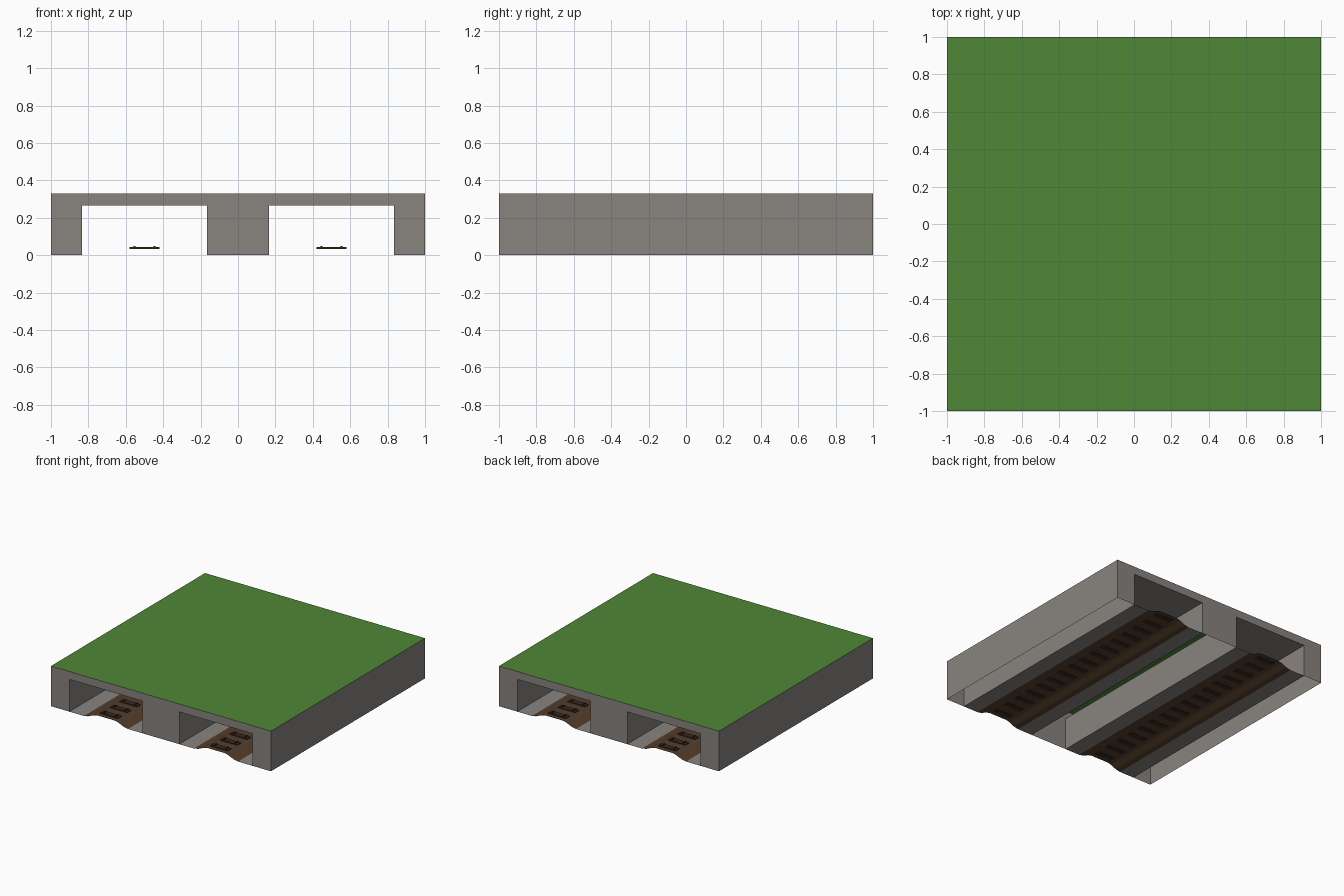
import bpy
import bmesh

cube = bpy.data.objects.get("Cube")
if cube:
    bpy.data.objects.remove(cube, do_unlink=True)


def material(name, r, g, b):
    lin = [((c / 255 + 0.055) / 1.055) ** 2.4 for c in (r, g, b)] + [1.0]
    m = bpy.data.materials.new(name)
    m.use_nodes = True
    m.diffuse_color = lin
    m.node_tree.nodes["Principled BSDF"].inputs["Base Color"].default_value = lin
    return m


stone = material("grey_stone", 136, 131, 127)
grass = material("grass_green", 81, 135, 55)
earth = material("brown_ballast", 84, 62, 43)
wood = material("dark_wood", 56, 42, 32)
iron = material("dark_iron", 44, 42, 42)


def make_object(name, bm, *mats):
    mesh = bpy.data.meshes.new(name)
    bm.to_mesh(mesh)
    bm.free()
    for m in mats:
        mesh.materials.append(m)
    obj = bpy.data.objects.new(name, mesh)
    bpy.context.collection.objects.link(obj)
    return obj


def sheet(name, profile, *mats):
    """Sweep an open (x, z) profile along the whole length in y."""
    bm = bmesh.new()
    rows = [[bm.verts.new((x, y, z)) for x, z in profile] for y in (-1, 1)]
    for i in range(len(profile) - 1):
        bm.faces.new((rows[0][i], rows[0][i + 1], rows[1][i + 1], rows[1][i]))
    return make_object(name, bm, *mats)


def add_box(bm, center, size):
    verts = bmesh.ops.create_cube(bm, size=1)["verts"]
    bmesh.ops.scale(bm, vec=size, verts=verts)
    bmesh.ops.translate(bm, vec=center, verts=verts)


HEIGHT, CEILING = 0.33, 0.265
CENTERS = (-0.5, 0.5)
HALF = 0.333          # half width of a tunnel
CREST = 0.037         # top of the ballast bed

# Outer shell, open underneath
sheet("grass_top", [(-1, HEIGHT), (1, HEIGHT)], grass)
sheet("right_outer_wall", [(-1, 0), (-1, HEIGHT)], stone)
sheet("left_outer_wall", [(1, HEIGHT), (1, 0)], stone)

# Portal walls: one outline around both openings
outline = [(-1, 0)]
for c in CENTERS:
    outline += [(c - HALF, 0), (c - HALF, CEILING), (c + HALF, CEILING), (c + HALF, 0)]
outline += [(1, 0), (1, HEIGHT), (-1, HEIGHT)]
for name, y in (("front_portal_wall", -1), ("back_portal_wall", 1)):
    bm = bmesh.new()
    points = outline if y < 0 else outline[::-1]
    bm.faces.new([bm.verts.new((x, y, z)) for x, z in points])
    make_object(name, bm, stone)

# Half of the floor and ballast bed, from the tunnel wall inward
half_bed = [(-HALF, 0), (-0.2, 0), (-0.16, 0.008), (-0.11, 0.03), (-0.08, CREST)]
bed = half_bed + [(-x, z) for x, z in reversed(half_bed)]

for side, c in zip(("right", "left"), CENTERS):
    # Tunnel lining faces inward
    lining = [(-HALF, 0), (-HALF, CEILING), (HALF, CEILING), (HALF, 0)]
    sheet(side + "_tunnel_lining", [(c + x, z) for x, z in reversed(lining)], stone)

    # Stone floor with raised brown bed in the middle
    floor = sheet(side + "_track_bed", [(c + x, z) for x, z in bed], stone, earth)
    for p in floor.data.polygons:
        p.material_index = int(abs(p.center.x - c) < 0.2)

    # Sleepers and the iron rail chairs on them
    sleepers, chairs = bmesh.new(), bmesh.new()
    for i in range(16):
        y = -0.9375 + i * 0.125
        add_box(sleepers, (c, y, 0.039), (0.16, 0.045, 0.01))
        for x in (-0.053, 0.053):
            add_box(chairs, (c + x, y, 0.046), (0.01, 0.045, 0.008))
    make_object(side + "_sleepers", sleepers, wood)
    make_object(side + "_rail_chairs", chairs, iron)
